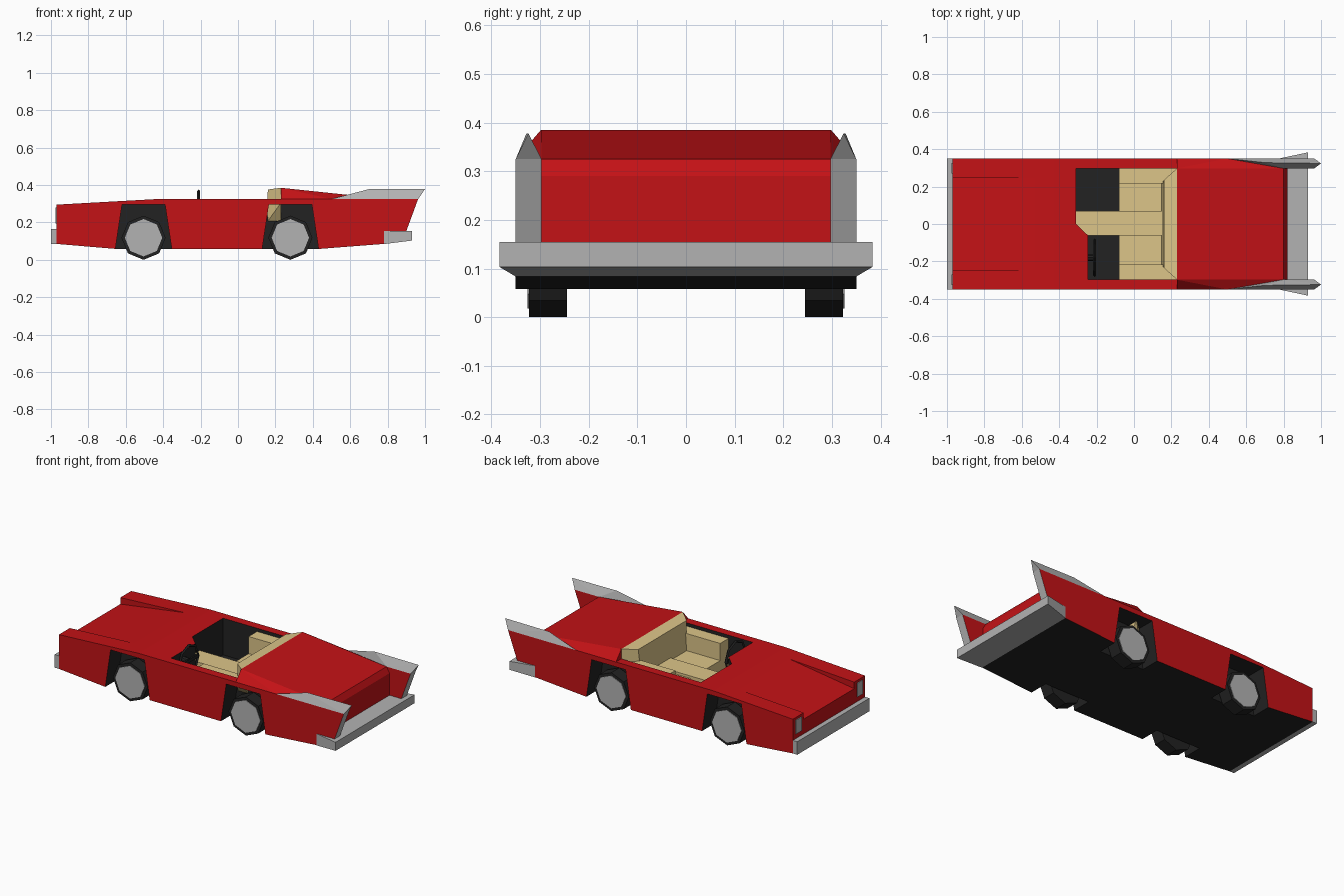
import bpy, bmesh
from mathutils import Matrix
from math import pi

if "Cube" in bpy.data.objects:
    bpy.data.objects.remove(bpy.data.objects["Cube"])


def material(name, rgb):
    m = bpy.data.materials.new(name)
    m.diffuse_color = (*rgb, 1)
    m.use_nodes = True
    m.node_tree.nodes["Principled BSDF"].inputs["Base Color"].default_value = m.diffuse_color
    return m


RED = material("red_paint", (0.55, 0.006, 0.008))
DARK = material("dark_rubber", (0.016, 0.016, 0.016))
BEIGE = material("beige_trim", (0.72, 0.56, 0.25))
GREY = material("bright_metal", (0.45, 0.45, 0.45))


def finish(name, bm, *mats):
    bmesh.ops.recalc_face_normals(bm, faces=bm.faces)
    me = bpy.data.meshes.new(name)
    bm.to_mesh(me)
    bm.free()
    for m in mats:
        me.materials.append(m)
    ob = bpy.data.objects.new(name, me)
    bpy.context.collection.objects.link(ob)
    return ob


def prism(name, pts, axis, lo, hi, *mats):
    """Extrude a 2D outline along y (outline in xz) or z (outline in xy)."""
    bm = bmesh.new()
    at = (lambda p, t: (p[0], t, p[1])) if axis == "y" else (lambda p, t: (p[0], p[1], t))
    a, b = ([bm.verts.new(at(p, t)) for p in pts] for t in (lo, hi))
    bm.faces.new(a)
    bm.faces.new(b)
    for i in range(len(pts)):
        j = (i + 1) % len(pts)
        bm.faces.new((a[i], a[j], b[j], b[i]))
    return finish(name, bm, *mats)


def box(name, x, y, z, mat):
    return prism(name, [(x[0], z[0]), (x[1], z[0]), (x[1], z[1]), (x[0], z[1])], "y", *y, mat)


def hull(name, pts, mat):
    bm = bmesh.new()
    for p in pts:
        bm.verts.new(p)
    bmesh.ops.convex_hull(bm, input=bm.verts)
    bmesh.ops.dissolve_limit(bm, angle_limit=0.01, verts=bm.verts, edges=bm.edges)
    return finish(name, bm, mat)


def both(pts):
    return [(x, s * y, z) for x, y, z in pts for s in (1, -1)]


def cut(ob, cutter):
    m = ob.modifiers.new("cut", "BOOLEAN")
    m.operation, m.object = "DIFFERENCE", cutter
    m.solver, m.material_mode = "EXACT", "TRANSFER"
    bpy.context.view_layer.objects.active = ob
    bpy.ops.object.modifier_apply(modifier=m.name)


# Body shell with dark underside
body = prism("body", [(-.97, .085), (-.65, .058), (.43, .058), (.78, .085), (.82, .1),
                      (.82, .29), (.80, .325), (-.43, .325), (-.97, .295)],
             "y", -.35, .35, RED, DARK)
for f in body.data.polygons:
    f.material_index = int(f.normal.z < -.3)

# Cutters: sunken hood, cockpit, wheel arches
hood = prism("hood_cutter", [(-1, .2506), (-.4, .3385), (-.4, .5), (-1, .5)], "y", -.245, .245, RED)
cockpit = prism("cockpit_cutter", [(-.31, .298), (-.31, 0), (-.245, -.062), (-.245, -.298),
                                   (.23, -.298), (.23, .298)], "z", .1, .5, DARK)
AXLES = (-.505, .28)
arches = []
for x in AXLES:
    for s in (1, -1):
        outline = [(x - .155, .03), (x - .115, .295), (x + .115, .295), (x + .155, .03)]
        arches.append(prism("arch_cutter", outline, "y", *sorted((s * .23, s * .4)), DARK))
for c in (hood, cockpit, *arches):
    cut(body, c)

# Armrests, hollowed where the rear arches run
for s, side in ((1, "left"), (-1, "right")):
    arm = box(f"armrest_{side}", (-.08, .23), sorted((s * .217, s * .298)), (.1, .305), BEIGE)
    arm.data.materials.append(DARK)
    for c in arches[2:]:
        cut(arm, c)
for c in (hood, cockpit, *arches):
    bpy.data.objects.remove(c)

# Seat, console and backrest
box("seat", (-.08, .2), (-.217, .217), (.1, .2), BEIGE)
prism("console", [(-.31, .07), (-.31, 0), (-.245, -.062), (.15, -.062), (.15, .07)],
      "z", .1, .215, BEIGE)
hull("backrest", both([(.147, .217, .19), (.16, .235, .376), (.23, .217, .19),
                       (.16, .235, .305), (.23, .298, .305), (.23, .298, .385)]), BEIGE)

# Raised rear deck
hull("rear_deck", both([(.23, .298, .385), (.23, .35, .325), (.5, .35, .325), (.80, .297, .325)]), RED)

# Bumpers
box("front_bumper", (-1, -.97), (-.35, .35), (.085, .165), GREY)
hull("rear_bumper", both([(.78, .351, .155), (.78, .351, .084), (.93, .383, .155), (.93, .383, .103)]), GREY)

for s, side in ((1, "left"), (-1, "right")):
    # Tail post with grey rear face, and fin cap above it
    post = prism(f"tail_post_{side}", [(.82, .11), (.884, .11), (.963, .325), (.80, .325), (.82, .29)],
                 "y", *sorted((s * .297, s * .35)), RED, GREY)
    for f in post.data.polygons:
        f.material_index = int(f.normal.x > .5)
    hull(f"tail_fin_{side}", [(x, s * y, z) for x, y, z in (
        (.5, .35, .325), (.80, .297, .325), (.963, .297, .325), (.963, .35, .325),
        (.70, .328, .378), (1, .324, .378))], GREY)
    # Headlight
    box(f"headlight_{side}", (-.975, -.96), sorted((s * .27, s * .325)), (.195, .28), GREY)


def disc(name, x, y, z, r, depth, mat, along="Y"):
    bm = bmesh.new()
    bmesh.ops.create_cone(bm, cap_ends=True, segments=8, radius1=r, radius2=r, depth=depth,
                          matrix=Matrix.Translation((x, y, z)) @ Matrix.Rotation(pi / 2, 4, "X" if along == "Y" else "Y"))
    return finish(name, bm, mat)


# Eight-sided wheels and hubcaps
for x, end in zip(AXLES, ("front", "rear")):
    for s, side in ((1, "left"), (-1, "right")):
        disc(f"tyre_{end}_{side}", x, s * .284, .118, .118, .078, DARK)
        disc(f"hubcap_{end}_{side}", x, s * .315, .118, .1, .022, GREY)

# Steering wheel, spoke and column
bpy.ops.mesh.primitive_torus_add(major_segments=8, minor_segments=4, major_radius=.095, minor_radius=.008,
                                 location=(-.21, -.18, .272), rotation=(0, pi / 2, 0))
wheel = bpy.context.object
wheel.name = "steering_wheel"
wheel.data.materials.append(DARK)
box("steering_spoke", (-.215, -.205), (-.27, -.09), (.262, .282), DARK)
disc("steering_column", -.23, -.18, .272, .018, .04, DARK, "X")
